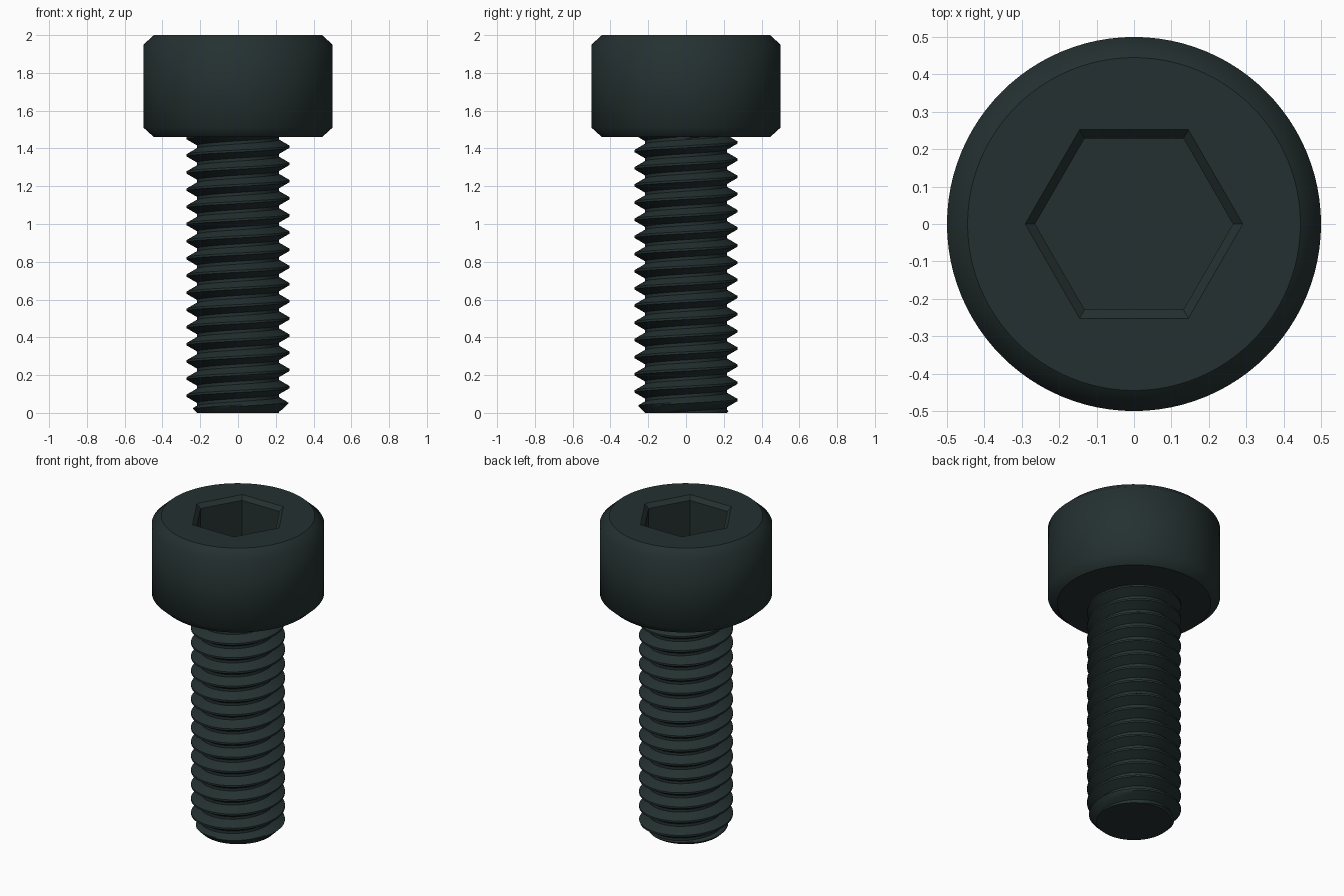
import bpy, bmesh, math

cube = bpy.data.objects.get("Cube")
if cube:
    bpy.data.objects.remove(cube)

SIDES = 96
PITCH = 1 / 11
HEAD_R, HEAD_BASE, TOP = 0.5, 1.46, 2.0
CHAMFER_R, CHAMFER_Z = 0.055, 0.05
CREST_R, ROOT_R = 0.272, 0.217

steel = bpy.data.materials.new("black_steel")
steel.use_nodes = True
colour = (0.018, 0.03, 0.03, 1)
steel.diffuse_color = colour
steel.node_tree.nodes["Principled BSDF"].inputs["Base Color"].default_value = colour


def finish(bm, name):
    bmesh.ops.recalc_face_normals(bm, faces=bm.faces)
    mesh = bpy.data.meshes.new(name)
    bm.to_mesh(mesh)
    bm.free()
    mesh.materials.append(steel)
    obj = bpy.data.objects.new(name, mesh)
    bpy.context.collection.objects.link(obj)
    return obj


def circle(r):
    return lambda a: r


def hexagon(apothem):
    third = math.pi / 3
    return lambda a: apothem / math.cos(a % third - third / 2)


# Head: stacked rings from the underside, over the rim and down into the hex socket
rings = [
    (circle(HEAD_R - CHAMFER_R), HEAD_BASE, False),
    (circle(HEAD_R), HEAD_BASE + CHAMFER_Z, True),
    (circle(HEAD_R), TOP - CHAMFER_Z, True),
    (circle(HEAD_R - CHAMFER_R), TOP, True),
    (hexagon(0.252), TOP, False),
    (hexagon(0.229), TOP - 0.025, False),
    (hexagon(0.229), TOP - 0.28, False),
]
bm = bmesh.new()
loops = []
for radius, z, _ in rings:
    angles = [2 * math.pi * i / SIDES for i in range(SIDES)]
    loops.append([bm.verts.new((radius(a) * math.cos(a), radius(a) * math.sin(a), z))
                  for a in angles])
for low, high, ring in zip(loops, loops[1:], rings[1:]):
    for i in range(SIDES):
        j = (i + 1) % SIDES
        bm.faces.new((low[i], low[j], high[j], high[i])).smooth = ring[2]
bm.faces.new(loops[0])
bm.faces.new(loops[-1])
finish(bm, "socket_head")


# Shank: a helical strip of the thread profile, trimmed by a chamfer at the tip
def thread_radius(offset):
    slope = max(0, abs(offset) - PITCH / 16) * math.sqrt(3)
    return max(ROOT_R, CREST_R - slope)


FLANK_STEPS = 5
flank_end = PITCH / 16 + (CREST_R - ROOT_R) / math.sqrt(3)
flank = [PITCH / 16 + (flank_end - PITCH / 16) * k / FLANK_STEPS
         for k in range(FLANK_STEPS + 1)]
offsets = [-PITCH / 2] + [-f for f in reversed(flank)] + flank + [PITCH / 2]

bm = bmesh.new()
turns = round(HEAD_BASE / PITCH)
previous = None
for i in range(-2 * SIDES, turns * SIDES + 1):
    angle = 2 * math.pi * i / SIDES
    row = []
    for offset in offsets:
        z = max(0, PITCH * (i / SIDES + 0.5) + offset)
        r = min(thread_radius(offset), ROOT_R + z)
        row.append(bm.verts.new((r * math.cos(angle), r * math.sin(angle), z)))
    if previous:
        for k in range(len(offsets) - 1):
            bm.faces.new((previous[k], row[k], row[k + 1], previous[k + 1]))
    previous = row
bmesh.ops.remove_doubles(bm, verts=bm.verts, dist=0.0002)

# Flat disc closing the tip
tip = [v for v in bm.verts if v.co.z < 0.0001]
tip.sort(key=lambda v: math.atan2(v.co.y, v.co.x))
bm.faces.new(tip)
shank = finish(bm, "threaded_shank")
bpy.ops.object.select_all(action="DESELECT")
shank.select_set(True)
bpy.context.view_layer.objects.active = shank
bpy.ops.object.shade_smooth_by_angle(angle=math.radians(30))
